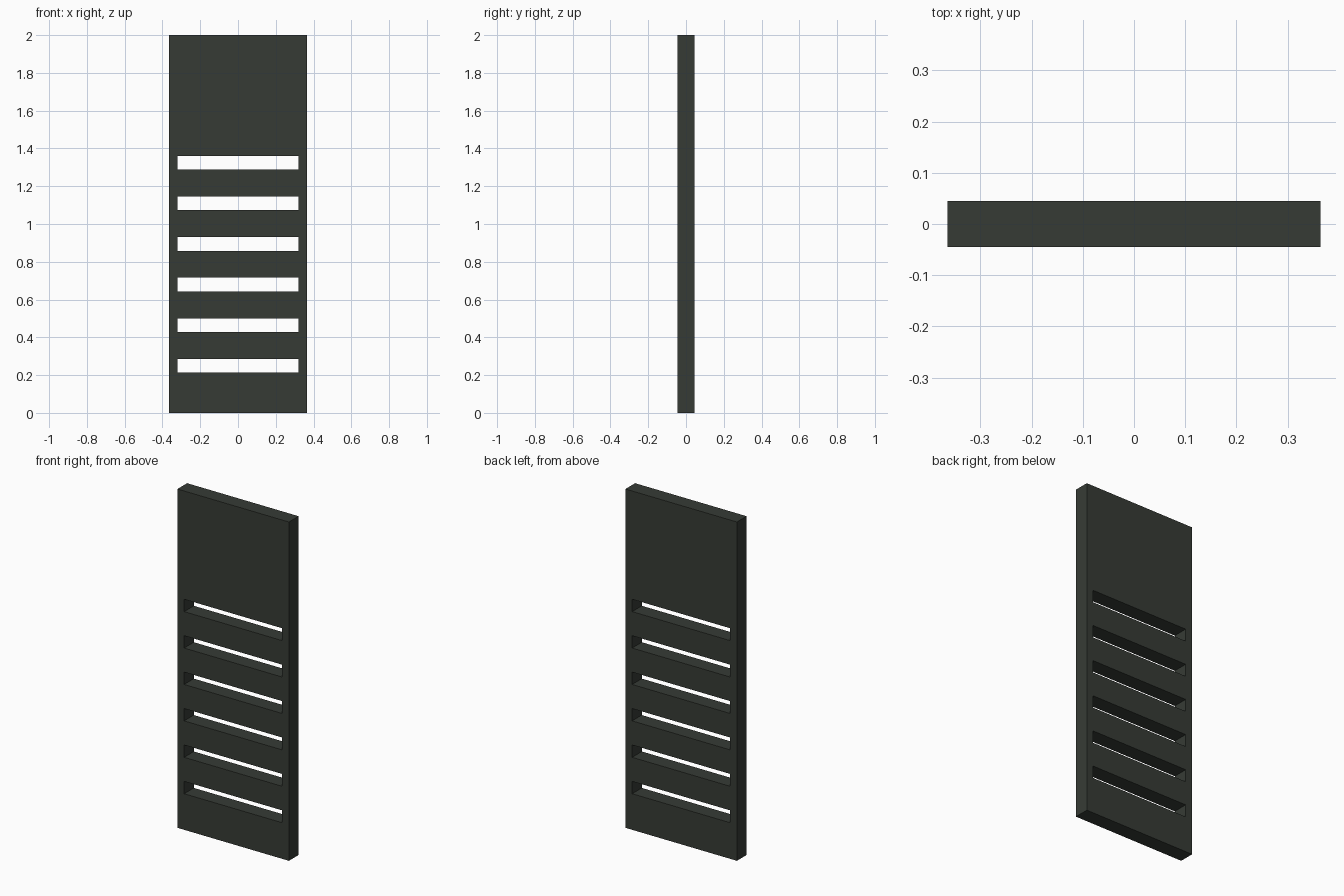
import bpy, bmesh, math

if "Cube" in bpy.data.objects:
    bpy.data.objects.remove(bpy.data.objects["Cube"])

HALF_W, HALF_D, HEIGHT = 0.364, 0.045, 2.0
SLOT_HALF_W, SLOT_H, SLOT_Z, PITCH, SLOTS = 0.32, 0.073, 0.213, 0.215, 6

# grid lines of the front face: slot cells are the middle column, odd rows
xs = [-HALF_W, -SLOT_HALF_W, SLOT_HALF_W, HALF_W]
zs = [0.0]
for i in range(SLOTS):
    z = SLOT_Z + i * PITCH
    zs += [z, z + SLOT_H]
zs.append(HEIGHT)

# front sheet with open slots
bm = bmesh.new()
grid = [[bm.verts.new((x, -HALF_D, z)) for x in xs] for z in zs]
for r in range(len(zs) - 1):
    for c in range(3):
        if not (c == 1 and r % 2 == 1):
            bm.faces.new((grid[r][c], grid[r][c + 1],
                          grid[r + 1][c + 1], grid[r + 1][c]))

# thicken to the back
ext = bmesh.ops.extrude_face_region(bm, geom=bm.faces[:], use_keep_orig=True)
moved = [g for g in ext["geom"] if isinstance(g, bmesh.types.BMVert)]
bmesh.ops.translate(bm, verts=moved, vec=(0, 2 * HALF_D, 0))
bmesh.ops.recalc_face_normals(bm, faces=bm.faces[:])

mesh = bpy.data.meshes.new("slotted_panel")
bm.to_mesh(mesh)
bm.free()
panel = bpy.data.objects.new("slotted_panel", mesh)
bpy.context.collection.objects.link(panel)

# dark green-grey paint
paint = bpy.data.materials.new("dark green grey")
paint.diffuse_color = (0.037, 0.044, 0.036, 1)
paint.use_nodes = True
paint.node_tree.nodes["Principled BSDF"].inputs["Base Color"].default_value = paint.diffuse_color
mesh.materials.append(paint)
